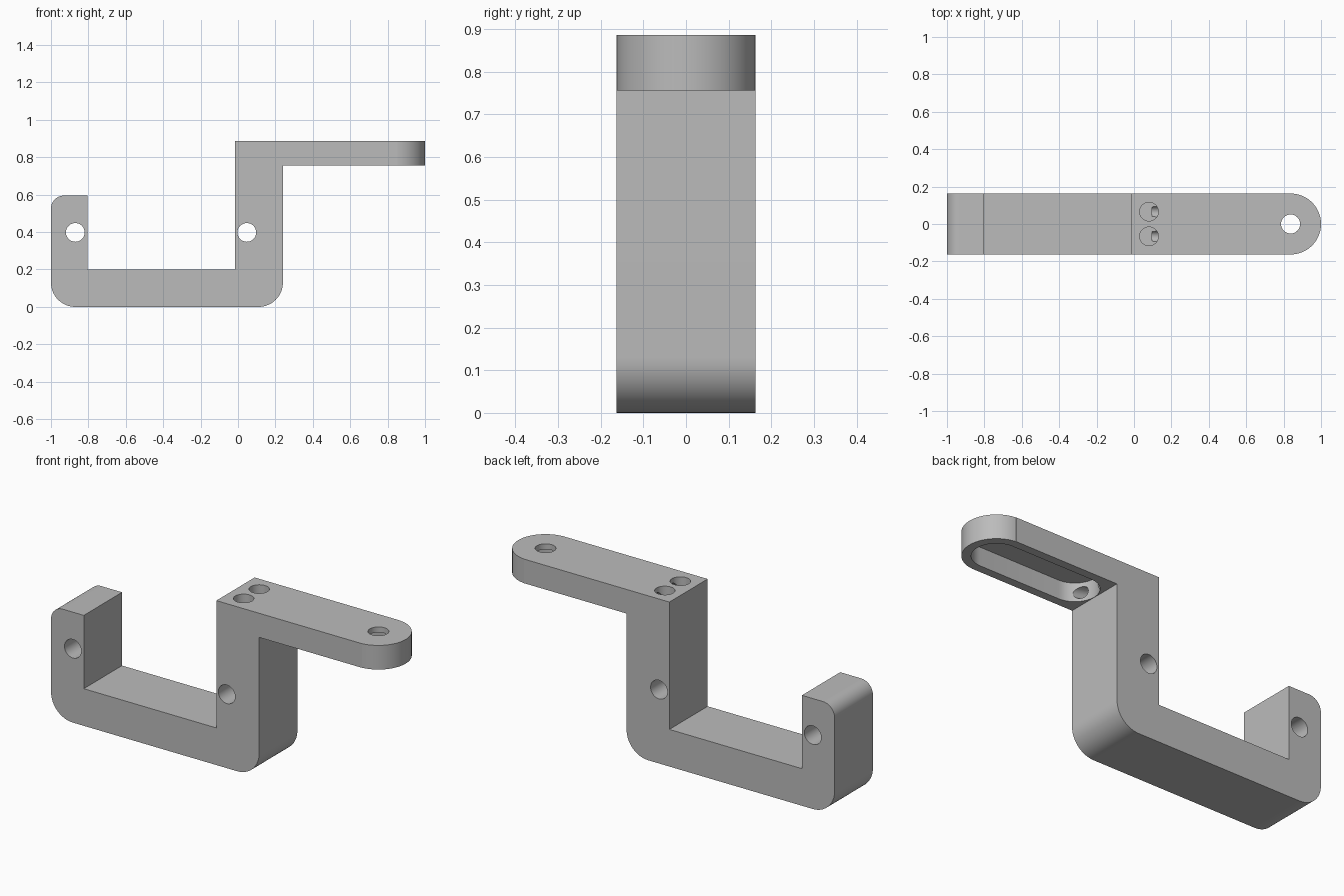
import bpy, bmesh, math
from mathutils import Vector

if "Cube" in bpy.data.objects:
    bpy.data.objects.remove(bpy.data.objects["Cube"], do_unlink=True)

gray = bpy.data.materials.new("plain gray")
gray.use_nodes = True
COLOR = (0.5, 0.5, 0.5, 1)
gray.diffuse_color = COLOR
gray.node_tree.nodes["Principled BSDF"].inputs["Base Color"].default_value = COLOR

HALF = 0.163          # half width of the bracket
TOP, UNDER = 0.886, 0.756
TIP = 1 - HALF        # centre of the rounded arm end


def arc(cx, cy, r, start, end, steps=16):
    """Points along an arc, angles in degrees."""
    return [(cx + r * math.cos(math.radians(start + (end - start) * i / steps)),
             cy + r * math.sin(math.radians(start + (end - start) * i / steps)))
            for i in range(steps + 1)]


def prism(name, outline, place, offset):
    """Extrude a flat outline, placed in space, along an offset."""
    bm = bmesh.new()
    face = bm.faces.new([bm.verts.new(place(a, b)) for a, b in outline])
    out = bmesh.ops.extrude_face_region(bm, geom=[face])
    moved = [v for v in out["geom"] if isinstance(v, bmesh.types.BMVert)]
    bmesh.ops.translate(bm, verts=moved, vec=offset)
    bmesh.ops.recalc_face_normals(bm, faces=bm.faces)
    mesh = bpy.data.meshes.new(name)
    bm.to_mesh(mesh)
    bm.free()
    obj = bpy.data.objects.new(name, mesh)
    mesh.materials.append(gray)
    bpy.context.collection.objects.link(obj)
    return obj


def rod(name, start, end, r):
    """Round cutter between two points."""
    start, end = Vector(start), Vector(end)
    bpy.ops.mesh.primitive_cylinder_add(vertices=48, radius=r, depth=(end - start).length,
                                        location=(start + end) / 2)
    obj = bpy.context.object
    obj.name = name
    obj.rotation_euler = (end - start).to_track_quat("Z", "Y").to_euler()
    obj.data.materials.append(gray)
    return obj


def apply_boolean(target, tool, operation):
    mod = target.modifiers.new("shape", "BOOLEAN")
    mod.object, mod.operation, mod.solver = tool, operation, "EXACT"
    bpy.context.view_layer.update()
    bpy.context.view_layer.objects.active = target
    bpy.ops.object.modifier_apply(modifier=mod.name)
    bpy.data.objects.remove(tool, do_unlink=True)


# Bent side profile: hook, floor, post and arm
profile = (arc(-0.87, 0.13, 0.13, 180, 270) + arc(0.11, 0.13, 0.13, 270, 360)
           + [(0.24, UNDER), (1, UNDER), (1, TOP), (-0.015, TOP), (-0.015, 0.2),
              (-0.805, 0.2), (-0.805, 0.595)]
           + arc(-0.93, 0.525, 0.07, 90, 180))
bracket = prism("bracket", profile, lambda x, z: (x, -HALF, z), (0, 2 * HALF, 0))

# Round the end of the arm in plan
plan = arc(TIP, 0, HALF, -90, 90, 32) + [(-1.1, HALF), (-1.1, -HALF)]
plan = [(x, y if x > TIP + 0.001 else y * 1.1) for x, y in plan]
apply_boolean(bracket, prism("arm_end_plan", plan, lambda x, y: (x, y, -0.1), (0, 0, 1.2)),
              "INTERSECT")

# Long pocket under the arm
pocket = arc(TIP, 0, 0.118, -90, 90, 24) + arc(0.36, 0, 0.118, 90, 270, 24)
apply_boolean(bracket, prism("arm_pocket", pocket, lambda x, y: (x, y, UNDER - 0.02),
                             (0, 0, 0.12)), "DIFFERENCE")

# Cross holes through hook and post, screw hole at the arm end
for x in (-0.87, 0.047):
    apply_boolean(bracket, rod("cross_hole", (x, -0.3, 0.398), (x, 0.3, 0.398), 0.05),
                  "DIFFERENCE")
apply_boolean(bracket, rod("arm_hole", (TIP, 0, 0.7), (TIP, 0, 1), 0.051), "DIFFERENCE")

# Paired top holes with slanted channels leading into the pocket
for y in (-0.066, 0.066):
    apply_boolean(bracket, rod("top_hole", (0.08, y, 0.82), (0.08, y, 0.95), 0.05),
                  "DIFFERENCE")
    apply_boolean(bracket, rod("channel", (0.10, y, 0.835), (0.30, y, 0.795), 0.03),
                  "DIFFERENCE")

bpy.ops.object.select_all(action="DESELECT")
bracket.select_set(True)
bpy.context.view_layer.objects.active = bracket
bpy.ops.object.shade_smooth_by_angle(angle=math.radians(30))
